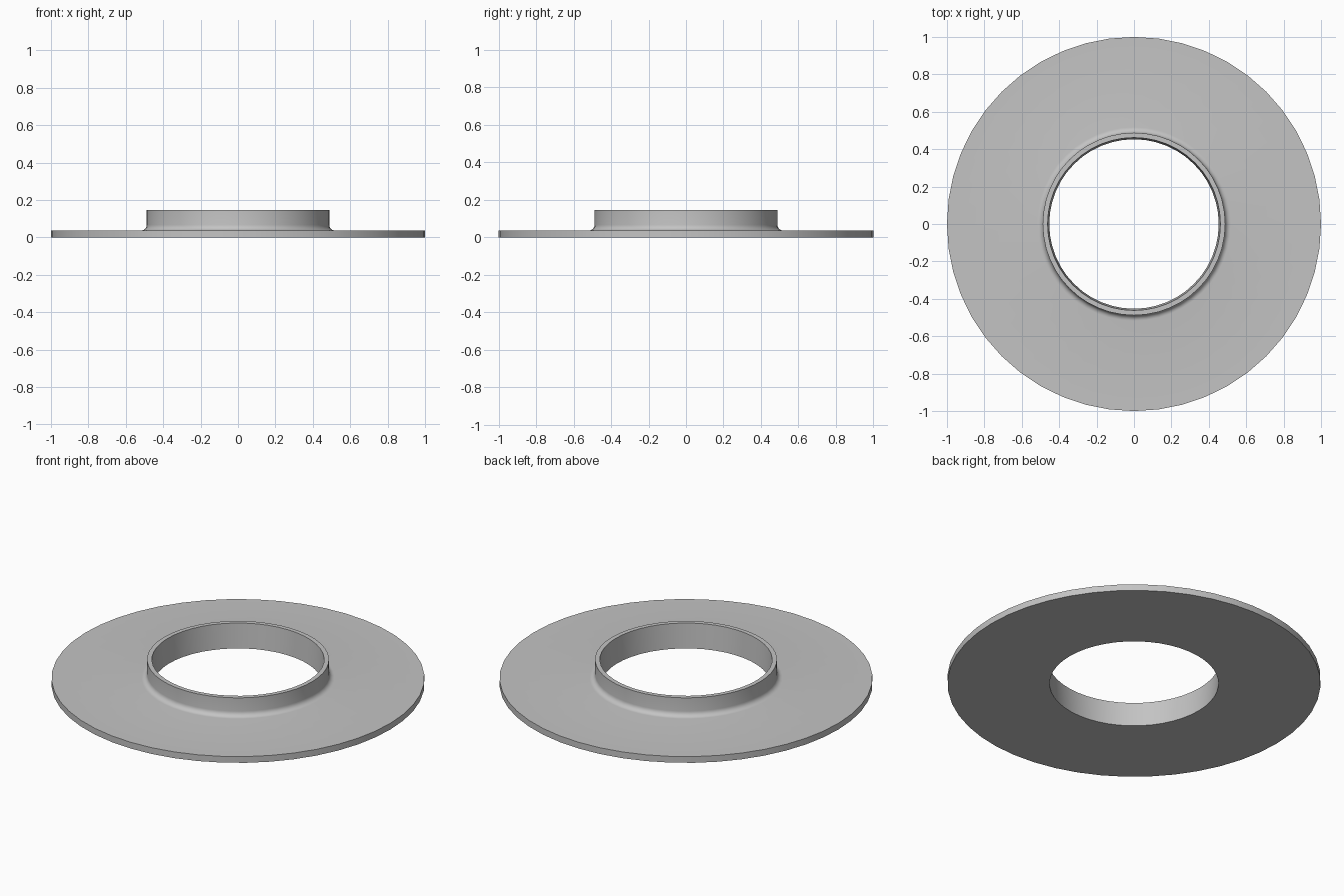
import bpy
import bmesh
from math import sin, cos, pi, radians
from mathutils import Vector

cube = bpy.data.objects.get("Cube")
if cube:
    bpy.data.objects.remove(cube, do_unlink=True)

SEGMENTS = 48
PLATE_R, PLATE_TOP = 1.0, 0.037
COLLAR_R, COLLAR_TOP = 0.488, 0.146
BORE_LOW, BORE_HIGH = 0.453, 0.462
FILLET = 0.03

grey = bpy.data.materials.new("light grey metal")
grey.use_nodes = True
colour = (0.55, 0.55, 0.55, 1)
grey.diffuse_color = colour
grey.node_tree.nodes["Principled BSDF"].inputs["Base Color"].default_value = colour

# Cross-section: underside, plate rim, fillet, collar, bore
profile = [(BORE_LOW, 0), (PLATE_R, 0), (PLATE_R, PLATE_TOP)]
for i in range(7):
    a = i / 6 * pi / 2
    profile.append((COLLAR_R + FILLET * (1 - sin(a)), PLATE_TOP + FILLET * (1 - cos(a))))
profile += [(COLLAR_R, COLLAR_TOP), (BORE_HIGH, COLLAR_TOP)]

# Revolve the closed section around z
bm = bmesh.new()
rings = []
for s in range(SEGMENTS):
    t = 2 * pi * s / SEGMENTS
    rings.append([bm.verts.new(Vector((r * cos(t), r * sin(t), z))) for r, z in profile])
n = len(profile)
for s in range(SEGMENTS):
    here, there = rings[s], rings[(s + 1) % SEGMENTS]
    for i in range(n):
        j = (i + 1) % n
        bm.faces.new((here[i], there[i], there[j], here[j]))
bmesh.ops.recalc_face_normals(bm, faces=bm.faces)

mesh = bpy.data.meshes.new("collared_flange")
bm.to_mesh(mesh)
bm.free()
mesh.materials.append(grey)
flange = bpy.data.objects.new("collared_flange", mesh)
bpy.context.collection.objects.link(flange)

# Smooth round walls, sharp rims
bpy.ops.object.select_all(action="DESELECT")
flange.select_set(True)
bpy.context.view_layer.objects.active = flange
bpy.ops.object.shade_smooth_by_angle(angle=radians(30))
